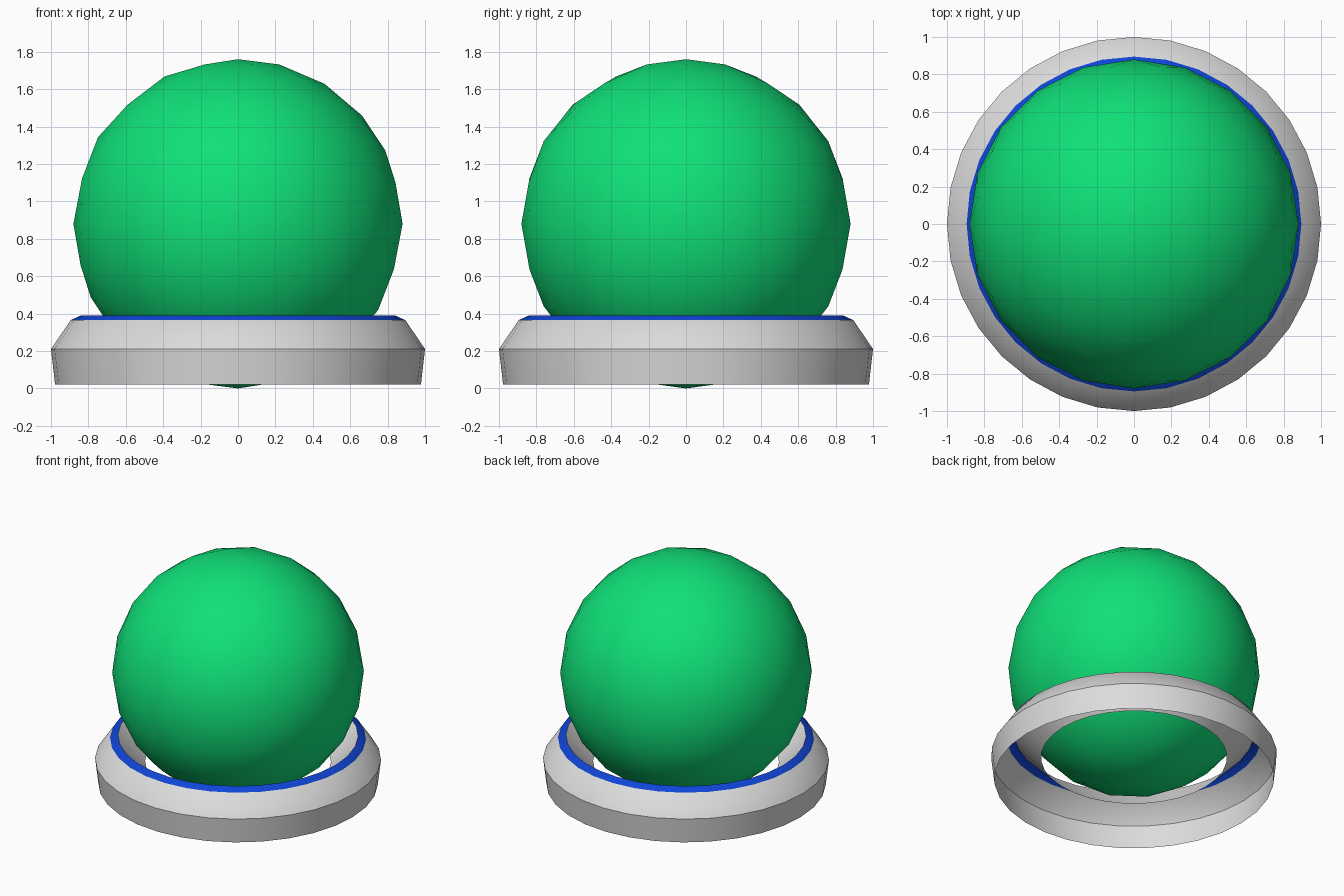
import bpy, bmesh, math

cube = bpy.data.objects.get("Cube")
if cube:
    bpy.data.objects.remove(cube, do_unlink=True)


def make_material(name, rgb):
    mat = bpy.data.materials.new(name)
    mat.use_nodes = True
    color = (*rgb, 1.0)
    mat.diffuse_color = color
    mat.node_tree.nodes["Principled BSDF"].inputs["Base Color"].default_value = color
    return mat


def add_object(name, bm, materials, angle):
    mesh = bpy.data.meshes.new(name)
    bm.to_mesh(mesh)
    bm.free()
    obj = bpy.data.objects.new(name, mesh)
    bpy.context.collection.objects.link(obj)
    for mat in materials:
        mesh.materials.append(mat)
    bpy.ops.object.select_all(action="DESELECT")
    obj.select_set(True)
    bpy.context.view_layer.objects.active = obj
    bpy.ops.object.shade_smooth_by_angle(angle=math.radians(angle))
    return obj


green = make_material("green", (0.005, 0.75, 0.19))
white = make_material("light_grey", (0.72, 0.72, 0.72))
blue = make_material("blue", (0.005, 0.06, 0.68))

# Ball resting in the stand
RADIUS = 0.88
bm = bmesh.new()
bmesh.ops.create_icosphere(bm, subdivisions=3, radius=RADIUS)
bmesh.ops.translate(bm, verts=bm.verts, vec=(0, 0, RADIUS))
add_object("ball", bm, [green], 60)

# Stand: hollow shell, open underneath, with a funnel down to the centre hole
profile = [(0.978, 0.02), (1.0, 0.21), (0.895, 0.365), (0.84, 0.39), (0.65, 0.19)]
bm = bmesh.new()
verts = [bm.verts.new((r, 0, z)) for r, z in profile]
edges = [bm.edges.new(pair) for pair in zip(verts, verts[1:])]
bmesh.ops.spin(bm, geom=verts + edges, cent=(0, 0, 0), axis=(0, 0, 1),
               angle=math.tau, steps=32)
bmesh.ops.remove_doubles(bm, verts=bm.verts, dist=0.0005)
bmesh.ops.recalc_face_normals(bm, faces=bm.faces)
bm.normal_update()
rim = [f for f in bm.faces if f.calc_center_median().z > 0.36]
if rim[0].normal.z < 0:
    bmesh.ops.reverse_faces(bm, faces=bm.faces)

# Blue rim along the top edge
for face in rim:
    face.material_index = 1
add_object("stand_ring", bm, [white, blue], 40)
